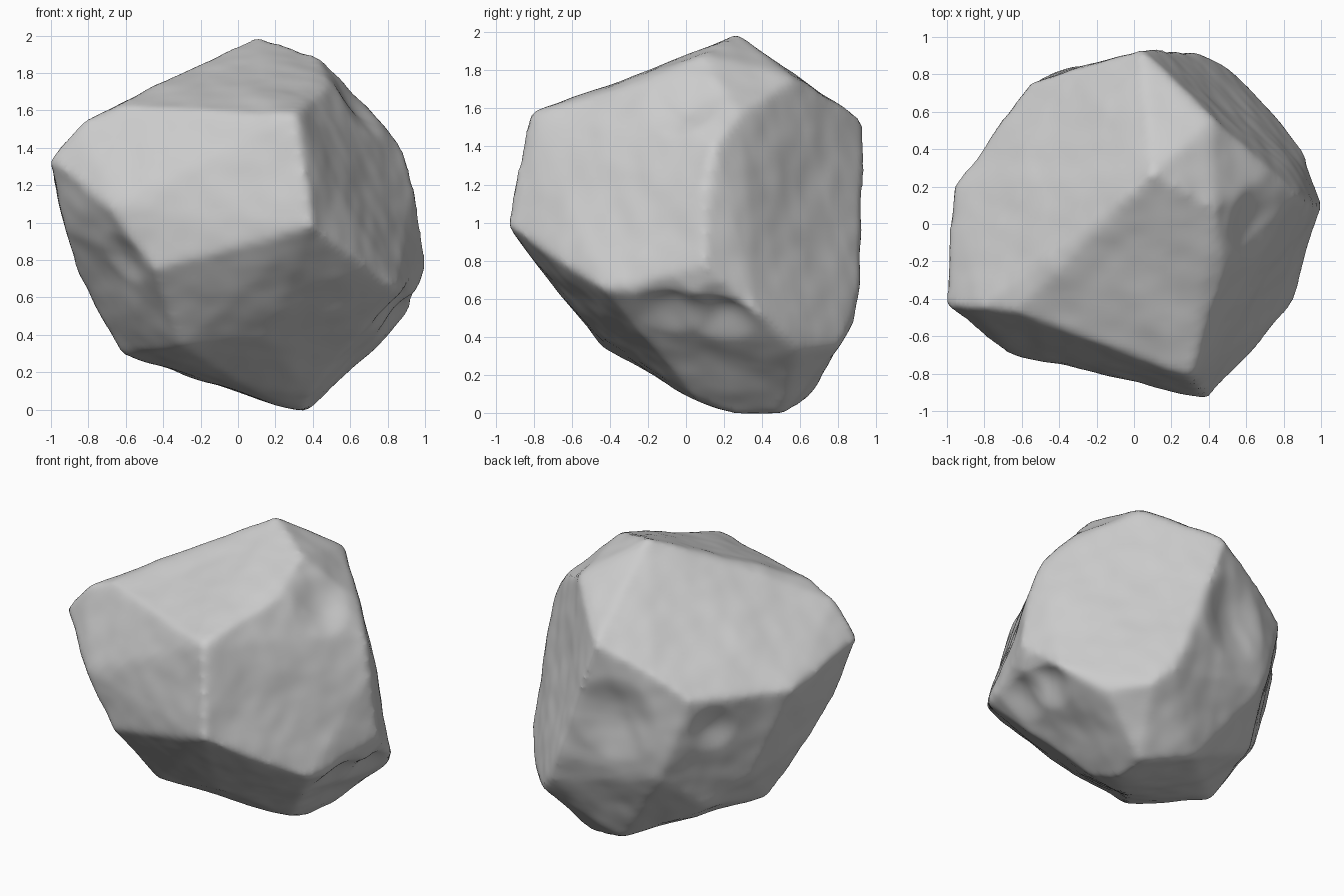
import bpy
import bmesh
from mathutils import Vector, noise

cube = bpy.data.objects.get("Cube")
if cube:
    bpy.data.objects.remove(cube, do_unlink=True)

# Corners of the broken stone, grouped by region
crown = [(.1, .27, 1.99), (.44, .08, 1.89), (.49, -.25, 1.74), (.42, .56, 1.75),
         (.74, .28, 1.57), (.3, -.81, 1.57), (-.64, -.47, 1.63), (-.82, -.45, 1.55),
         (-1.01, -.44, 1.34), (-.96, .2, 1.2), (-.56, .75, 1.22), (-.33, .83, 1.37),
         (.04, .93, 1.53)]
waist = [(.4, -.94, .98), (-.68, -.68, 1.08), (-.45, -.73, .75), (-.93, -.3, .95),
         (-.87, -.15, .75), (1.01, .1, .78), (.85, -.43, .64), (.87, .15, 1.41),
         (.93, .1, 1.18), (.34, .92, .68), (-.36, .82, .65)]
base = [(.93, .37, .53), (.96, .08, .62), (.73, .59, .33), (.53, .81, .36),
        (.41, .88, .48), (.37, .5, 0), (.34, .25, -.01), (.38, .05, .07),
        (.15, -.43, .38), (.05, .63, .08), (-.5, .51, .39), (-.72, .32, .58),
        (-.62, 0, .3), (-.3, -.44, .34), (0, -.1, .14)]

# Shallow hollows: centre, radius, depth
hollows = [((.88, -.1, .52), .15, .05), ((.88, .18, .52), .15, .05),
           ((-.08, .9, 1.02), .22, .06), ((-.62, .6, 1), .13, .04),
           ((-.62, -.58, .8), .12, .03), ((.62, 0, 1.62), .16, .04)]


def hull_object(name, points):
    """Wrap the corners in a convex solid."""
    bm = bmesh.new()
    for p in points:
        bm.verts.new(p)
    bmesh.ops.convex_hull(bm, input=bm.verts[:])
    bmesh.ops.delete(bm, geom=[v for v in bm.verts if not v.link_faces], context='VERTS')
    bmesh.ops.recalc_face_normals(bm, faces=bm.faces[:])
    mesh = bpy.data.meshes.new(name)
    bm.to_mesh(mesh)
    bm.free()
    obj = bpy.data.objects.new(name, mesh)
    bpy.context.collection.objects.link(obj)
    return obj


def apply_modifiers(obj):
    graph = bpy.context.evaluated_depsgraph_get()
    mesh = bpy.data.meshes.new_from_object(obj.evaluated_get(graph))
    obj.modifiers.clear()
    obj.data = mesh


def weather(mesh):
    """Press in the hollows and roughen the surface along its normals."""
    moves = []
    for v in mesh.vertices:
        push = .018 * noise.fractal(v.co * 2, 1.0, 2.0, 3)
        for centre, radius, depth in hollows:
            distance = (v.co - Vector(centre)).length / radius
            push -= depth * max(0, 1 - distance ** 2 / 2) ** 2
        moves.append(v.normal * push)
    for v, move in zip(mesh.vertices, moves):
        v.co += move


# Rock: dense even surface with worn edges
rock = hull_object("rock", crown + waist + base)
remesh = rock.modifiers.new("even_surface", 'REMESH')
remesh.mode = 'VOXEL'
remesh.voxel_size = .025
worn = rock.modifiers.new("worn_edges", 'SMOOTH')
worn.factor = .5
worn.iterations = 8
apply_modifiers(rock)
weather(rock.data)

# Stone colour
stone = bpy.data.materials.new("grey_stone")
stone.use_nodes = True
colour = (.6, .6, .6, 1)
stone.diffuse_color = colour
stone.node_tree.nodes["Principled BSDF"].inputs["Base Color"].default_value = colour
rock.data.materials.clear()
rock.data.materials.append(stone)

rock.data.polygons.foreach_set("use_smooth", [True] * len(rock.data.polygons))
rock.data.update()
